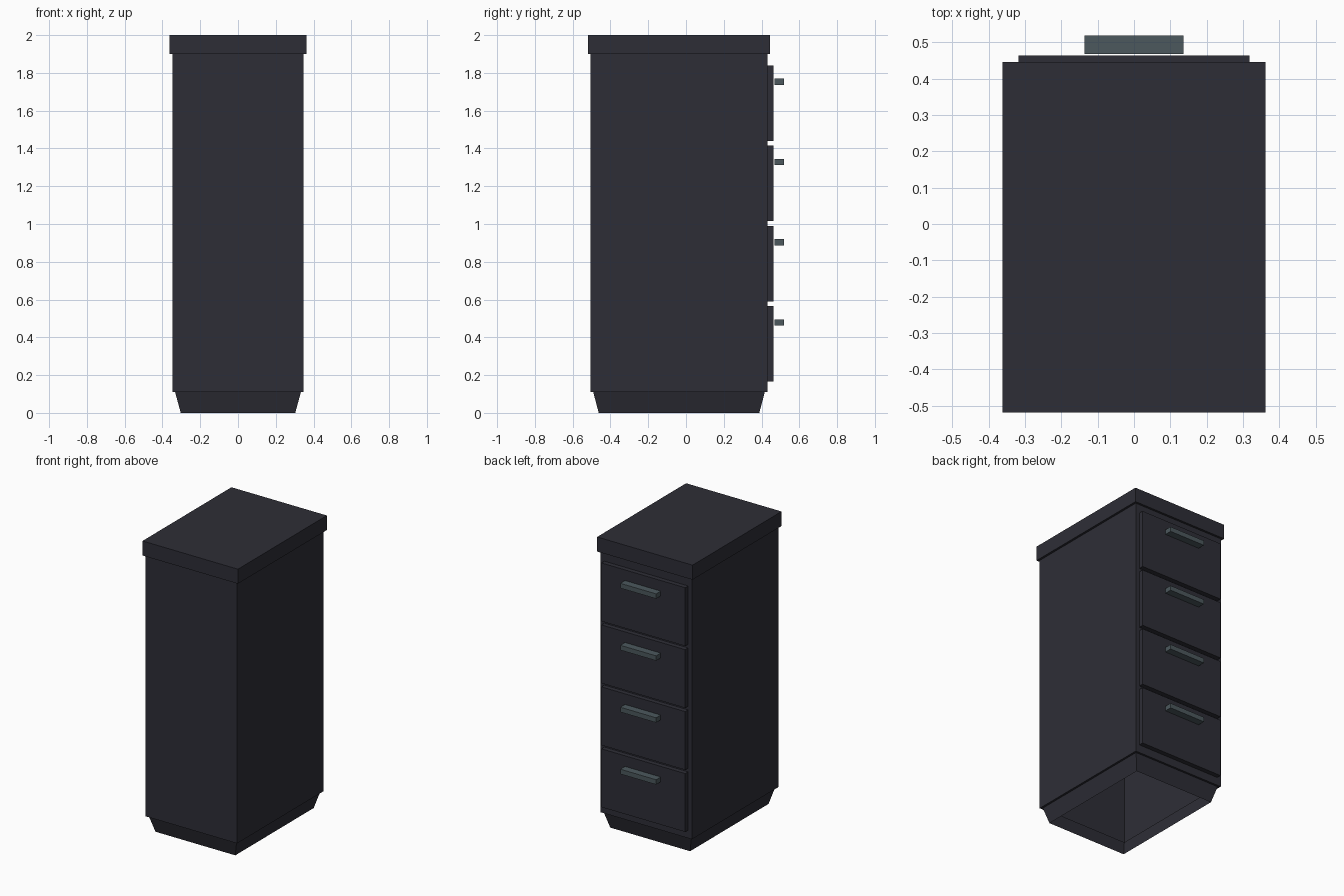
import bpy
import bmesh

if "Cube" in bpy.data.objects:
    bpy.data.objects.remove(bpy.data.objects["Cube"])


def material(name, rgb):
    m = bpy.data.materials.new(name)
    m.diffuse_color = (*rgb, 1.0)
    m.use_nodes = True
    m.node_tree.nodes["Principled BSDF"].inputs["Base Color"].default_value = m.diffuse_color
    return m


DARK = material("charcoal paint", (0.027, 0.027, 0.037))
GREY = material("grey metal", (0.072, 0.098, 0.110))


def finish(name, bm, mat):
    me = bpy.data.meshes.new(name)
    bm.to_mesh(me)
    bm.free()
    me.materials.append(mat)
    ob = bpy.data.objects.new(name, me)
    bpy.context.collection.objects.link(ob)
    return ob


def box(name, lo, hi, mat):
    bm = bmesh.new()
    bmesh.ops.create_cube(bm, size=1)
    for v in bm.verts:
        for i in range(3):
            v.co[i] = hi[i] if v.co[i] > 0 else lo[i]
    return finish(name, bm, mat)


# Cabinet shell: stacked rectangles, hollow and open underneath
# each ring: half width, back-of-frame y, drawer-side y, height
rings = [
    (0.303, -0.462, 0.388, 0.0),     # foot of tapered plinth
    (0.333, -0.491, 0.417, 0.11),    # top of plinth
    (0.347, -0.505, 0.431, 0.11),    # body
    (0.347, -0.505, 0.431, 1.90),
    (0.362, -0.518, 0.446, 1.90),    # overhanging top
    (0.362, -0.518, 0.446, 2.0),
]
bm = bmesh.new()
loops = [[bm.verts.new(p) for p in ((-w, a, z), (w, a, z), (w, b, z), (-w, b, z))]
         for w, a, b, z in rings]
for low, high in zip(loops, loops[1:]):
    for i in range(4):
        j = (i + 1) % 4
        bm.faces.new((low[i], low[j], high[j], high[i]))
bm.faces.new(loops[-1])
finish("cabinet_body", bm, DARK)

# Four drawers with bar handles
for n in range(4):
    z = 0.165 + 0.425 * n
    box(f"drawer_front_{n + 1}", (-0.318, 0.431, z), (0.318, 0.463, z + 0.4), DARK)
    box(f"drawer_handle_{n + 1}", (-0.136, 0.468, z + 0.297), (0.136, 0.518, z + 0.33), GREY)
